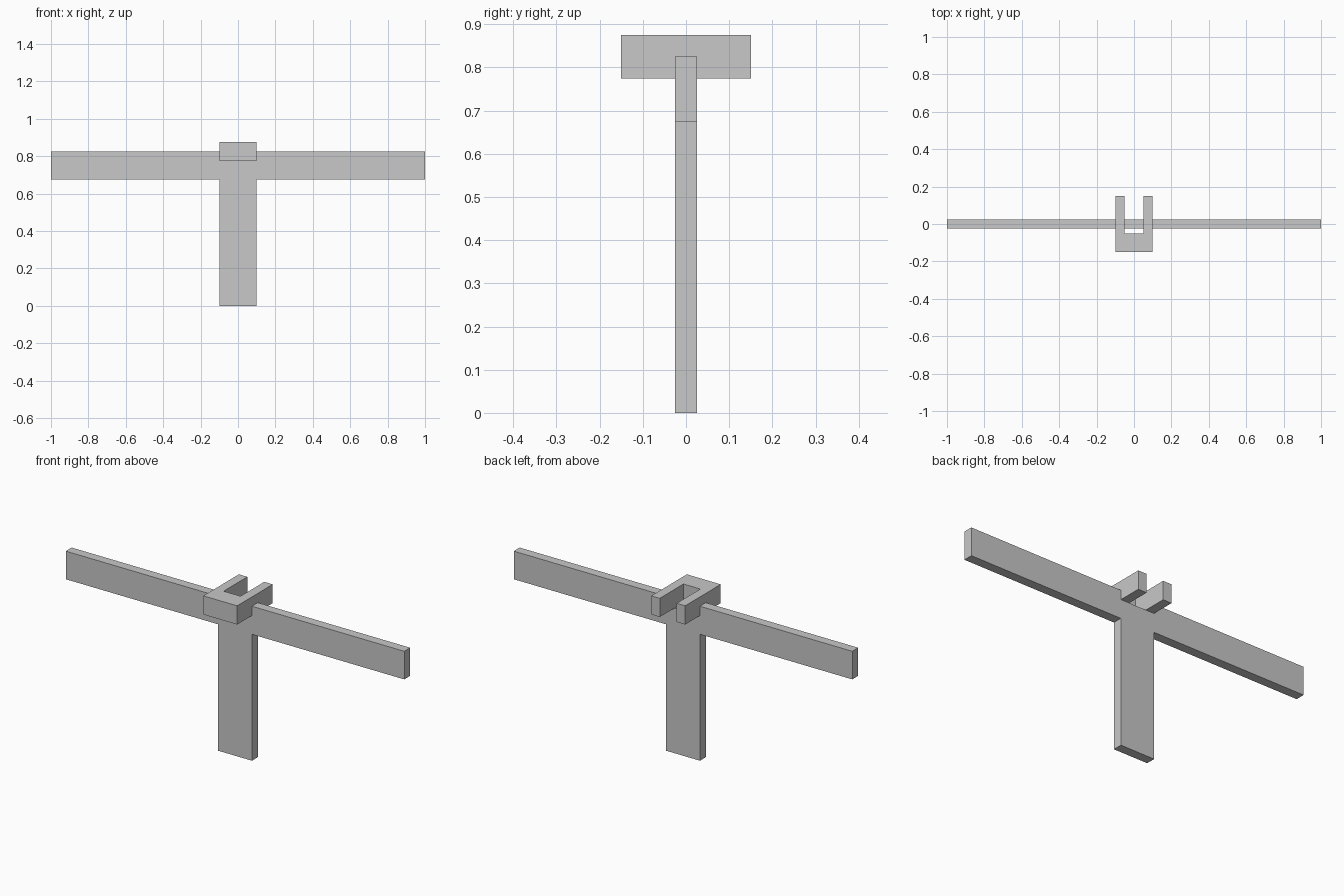
import bpy
import bmesh

# Remove the default cube
cube = bpy.data.objects.get("Cube")
if cube:
    bpy.data.objects.remove(cube, do_unlink=True)

# Single light grey
grey = bpy.data.materials.new("light grey")
grey.use_nodes = True
color = (0.58, 0.58, 0.58, 1)
grey.diffuse_color = color
grey.node_tree.nodes["Principled BSDF"].inputs["Base Color"].default_value = color


def mirrored(half):
    """Close a half outline by mirroring it across x = 0."""
    return half + [(-x, v) for x, v in reversed(half)]


def extrude_outline(name, outline, to_3d, direction):
    """Make a solid by extruding a flat outline along a direction."""
    bm = bmesh.new()
    face = bm.faces.new([bm.verts.new(to_3d(u, v)) for u, v in outline])
    result = bmesh.ops.extrude_face_region(bm, geom=[face], use_keep_orig=True)
    verts = [g for g in result["geom"] if isinstance(g, bmesh.types.BMVert)]
    bmesh.ops.translate(bm, verts=verts, vec=direction)
    bmesh.ops.recalc_face_normals(bm, faces=bm.faces)
    mesh = bpy.data.meshes.new(name)
    bm.to_mesh(mesh)
    bm.free()
    mesh.materials.append(grey)
    obj = bpy.data.objects.new(name, mesh)
    bpy.context.collection.objects.link(obj)
    return obj


# T-shaped board: upright post and long crossbar, notched to seat the bracket
thickness = 0.05
t_half = [(0.1, 0), (0.1, 0.675), (1, 0.675), (1, 0.825), (0.1, 0.825), (0.1, 0.775)]
extrude_outline("post_and_crossbar", mirrored(t_half),
                lambda x, z: (x, -thickness / 2, z), (0, thickness, 0))

# U-shaped bracket in the notch, with its prongs pointing back
u_half = [(0.1, -0.15), (0.1, 0.15), (0.05, 0.15), (0.05, -0.05)]
extrude_outline("forked_bracket", mirrored(u_half),
                lambda x, y: (x, y, 0.775), (0, 0, 0.1))
